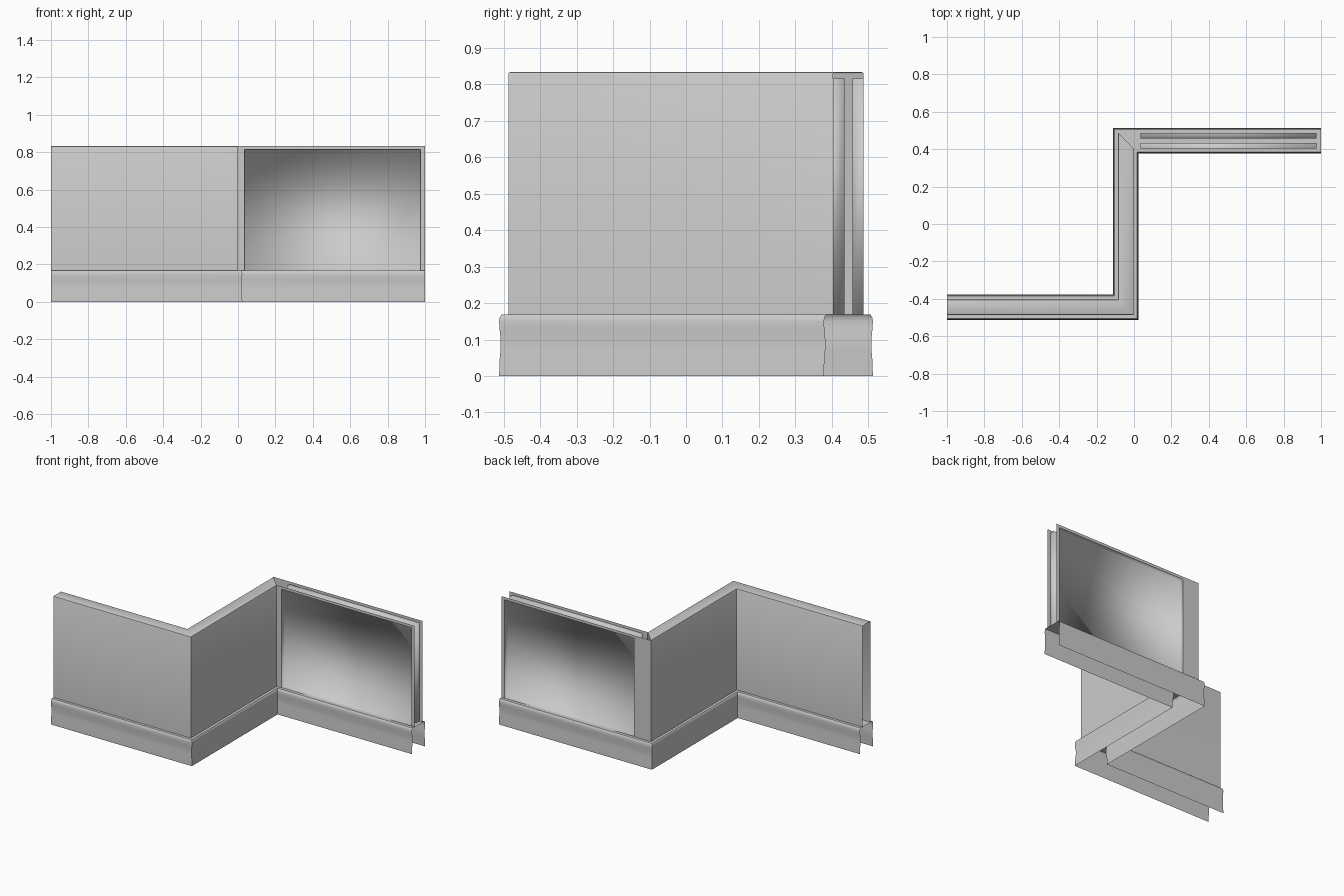
import bpy
import math
from mathutils import Vector

cube = bpy.data.objects.get("Cube")
if cube:
    bpy.data.objects.remove(cube, do_unlink=True)

grey = bpy.data.materials.new("plain grey")
grey.use_nodes = True
grey.diffuse_color = (0.6, 0.6, 0.6, 1)
grey.node_tree.nodes["Principled BSDF"].inputs["Base Color"].default_value = (0.6, 0.6, 0.6, 1)

# Main dimensions
HALF = 0.042          # half thickness of the wall
CX, CY = 0.044, 0.445  # centre line of the zigzag
LEDGE, TOP = 0.168, 0.833
PATH = [Vector(p) for p in ((-1, -CY), (-CX, -CY), (-CX, CY), (1, CY))]


def make(name, verts, faces, angle=None):
    """Mesh object; smooth everywhere, sharp above the angle if given."""
    mesh = bpy.data.meshes.new(name)
    mesh.from_pydata(verts, [], faces)
    mesh.materials.append(grey)
    mesh.shade_smooth()
    if angle:
        mesh.set_sharp_from_angle(angle=math.radians(angle))
    obj = bpy.data.objects.new(name, mesh)
    bpy.context.collection.objects.link(obj)
    return obj


def sweep(name, half_profile, spans):
    """Mirror a half profile and run it along the path with mitred corners."""
    profile = half_profile + [(-o, z) for o, z in reversed(half_profile)]
    normals = []
    for a, b in zip(PATH, PATH[1:]):
        t = (b - a).normalized()
        normals.append(Vector((-t.y, t.x)))
    verts = []
    for i, p in enumerate(PATH):
        n1, n2 = normals[max(i - 1, 0)], normals[min(i, len(normals) - 1)]
        side = (n1 + n2) / (1 + n1.dot(n2))
        verts += [(*(p + side * o), z) for o, z in profile]
    n = len(profile)
    faces = [(s * n + j, s * n + j + 1, (s + 1) * n + j + 1, (s + 1) * n + j)
             for s in range(spans) for j in range(n - 1)]
    return make(name, verts, faces, 35)


# Skirting: gently waisted sides, rounded top edge, open below and at the ends
sweep("skirting", [(0.067, 0), (0.066, 0.04), (0.063, 0.075), (0.063, 0.1),
                   (0.066, 0.13), (0.067, 0.15), (0.065, 0.162), (0.06, LEDGE)], 3)

# Solid looking wall on the first two stretches, mitred at the far corner
sweep("wall", [(HALF, LEDGE), (HALF, TOP - 0.006), (HALF - 0.002, TOP - 0.002),
               (HALF - 0.006, TOP)], 2)

# Third stretch: two framed sheets, each with a recessed panel, open on top
X0, X1, Z1 = 0.035, 0.977, 0.815
DEPTH = 0.031
for label, side in (("front", -1), ("back", 1)):
    y = CY + side * HALF
    start = -CX - side * HALF
    rim = [(start, LEDGE), (X0, LEDGE), (X0, Z1), (X1, Z1),
           (X1, LEDGE), (1, LEDGE), (1, TOP), (start, TOP)]
    frame_faces = [(0, 1, 2, 7), (2, 3, 6, 7), (3, 4, 5, 6)]
    ring = [(X0, LEDGE + 0.001), (X1, LEDGE + 0.001), (X1, Z1), (X0, Z1)]
    tray_faces = [(4, 5, 6, 7)] + [(k, (k + 1) % 4, (k + 1) % 4 + 4, k + 4) for k in range(4)]
    if side > 0:
        frame_faces = [f[::-1] for f in frame_faces]
        tray_faces = [f[::-1] for f in tray_faces]
    make(label + "_frame", [(x, y, z) for x, z in rim], frame_faces, 35)
    tray = [(x, yy, z) for yy in (y, y - side * DEPTH) for x, z in ring]
    make(label + "_recessed_panel", tray, tray_faces)
